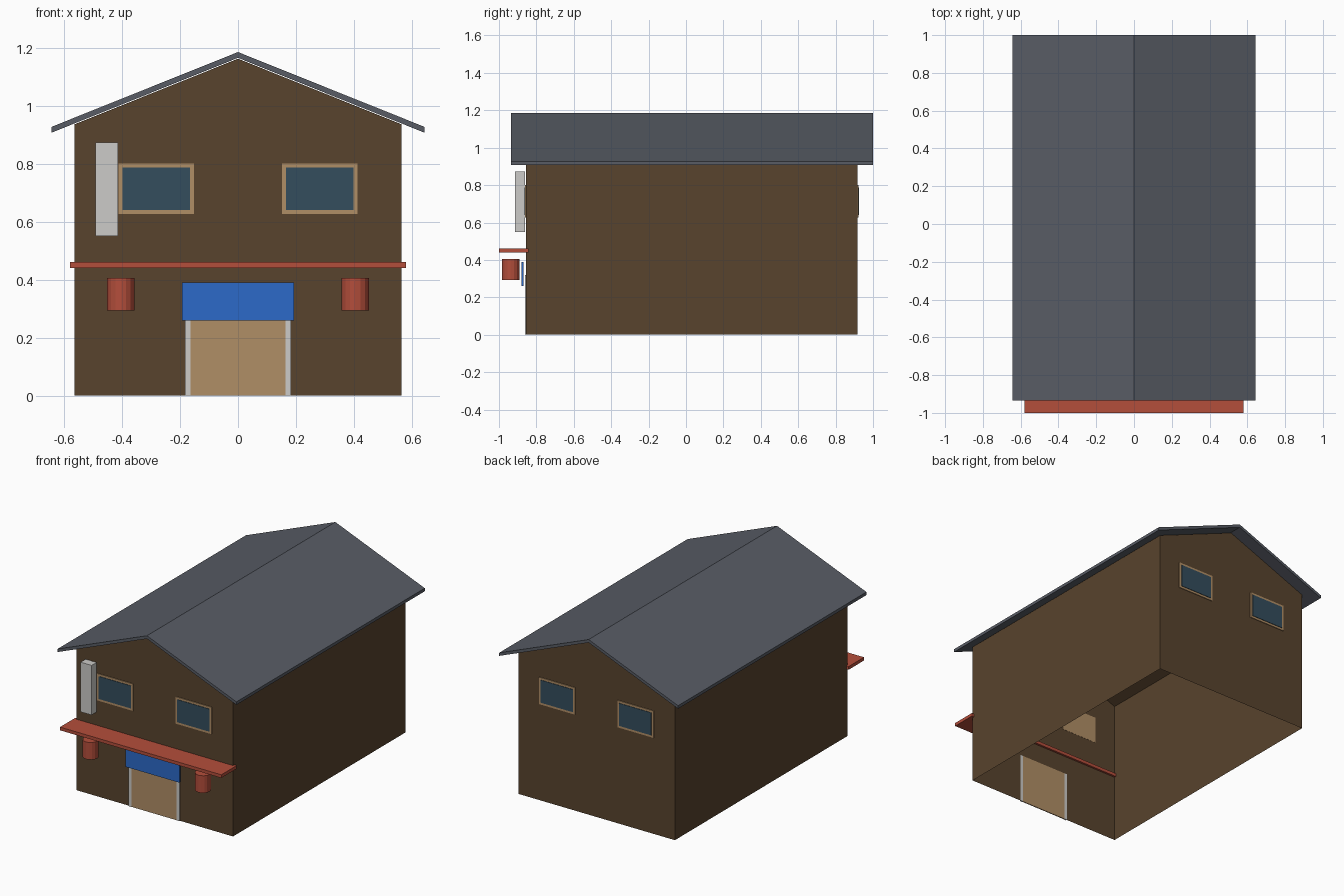
import bpy, bmesh, math

if "Cube" in bpy.data.objects:
    bpy.data.objects.remove(bpy.data.objects["Cube"])


def material(name, hex_code):
    def lin(c):
        return c / 12.92 if c <= 0.04045 else ((c + 0.055) / 1.055) ** 2.4
    m = bpy.data.materials.new(name)
    rgb = [lin(int(hex_code[i:i + 2], 16) / 255) for i in (0, 2, 4)]
    m.diffuse_color = (*rgb, 1)
    m.use_nodes = True
    m.node_tree.nodes["Principled BSDF"].inputs["Base Color"].default_value = m.diffuse_color
    return m


BROWN = material("dark timber", "58432d")
SLATE = material("slate grey", "585c65")
TAN = material("pale wood", "b08e66")
GLASS = material("window glass", "344d5d")
RED = material("red", "b44e3b")
BLUE = material("curtain blue", "2c6ac8")
GREY = material("light grey", "cccbc8")


def finish(name, bm, mat):
    bmesh.ops.recalc_face_normals(bm, faces=bm.faces)
    mesh = bpy.data.meshes.new(name)
    bm.to_mesh(mesh)
    bm.free()
    mesh.materials.append(mat)
    obj = bpy.data.objects.new(name, mesh)
    bpy.context.collection.objects.link(obj)
    return obj


def box(name, x, y, z, mat):
    """Box from (min, max) pairs on each axis."""
    bm = bmesh.new()
    bmesh.ops.create_cube(bm, size=1)
    for v in bm.verts:
        v.co = [r[0] if c < 0 else r[1] for c, r in zip(v.co, (x, y, z))]
    return finish(name, bm, mat)


def extrude_profile(name, points, y0, y1, mat):
    """Extrude an x-z outline along y."""
    bm = bmesh.new()
    face = bm.faces.new([bm.verts.new((x, y0, z)) for x, z in points])
    ext = bmesh.ops.extrude_face_region(bm, geom=[face], use_keep_orig=True)
    for v in ext["geom"]:
        if isinstance(v, bmesh.types.BMVert):
            v.co.y = y1
    return finish(name, bm, mat)


FRONT, BACK = -0.855, 0.918

# House shell: gabled prism, open underneath
walls = extrude_profile("walls", [(-0.563, 0), (0.563, 0), (0.563, 0.936),
                                  (0, 1.162), (-0.563, 0.936)], FRONT, BACK, BROWN)
bm = bmesh.new()
bm.from_mesh(walls.data)
floor = [f for f in bm.faces if all(v.co.z < 0.001 for v in f.verts)]
bmesh.ops.delete(bm, geom=floor, context='FACES_ONLY')
bm.to_mesh(walls.data)
bm.free()

# Pitched roof with overhang on all sides
extrude_profile("roof", [(-0.643, 0.907), (0, 1.165), (0.643, 0.907),
                         (0.643, 0.927), (0, 1.185), (-0.643, 0.927)],
                -0.935, 1.0, SLATE)

# Framed windows on both gable ends
for end, wall_y, out in (("front", FRONT, -1), ("back", BACK, 1)):
    for side, cx in (("left", -0.282), ("right", 0.282)):
        for part, hw, z, depth, mat in (
                ("frame", 0.13, (0.626, 0.801), 0.005, TAN),
                ("glass", 0.116, (0.64, 0.787), 0.008, GLASS)):
            y = sorted((wall_y - out * 0.001, wall_y + out * depth))
            box(f"{end}_{side}_window_{part}", (cx - hw, cx + hw), y, z, mat)

# Entrance: sliding door between two posts, curtain above
box("door", (-0.164, 0.164), (FRONT - 0.005, FRONT + 0.001), (0, 0.32), TAN)
for side, s in (("left", -1), ("right", 1)):
    box(f"{side}_door_post", sorted((s * 0.163, s * 0.183)),
        (FRONT - 0.007, FRONT + 0.001), (0, 0.32), GREY)
box("door_curtain", (-0.193, 0.193), (-0.879, -0.868), (0.26, 0.39), BLUE)

# Awning across the front
box("awning", (-0.58, 0.58), (-1.0, -0.842), (0.44, 0.461), RED)

# Vertical sign board
box("sign_board", (-0.492, -0.414), (-0.913, -0.862), (0.55, 0.873), GREY)

# Hanging lanterns
for side, cx in (("left", -0.404), ("right", 0.404)):
    bm = bmesh.new()
    bmesh.ops.create_cone(bm, cap_ends=True, segments=16, radius1=0.047,
                          radius2=0.047, depth=0.112)
    bmesh.ops.translate(bm, verts=bm.verts, vec=(cx, -0.937, 0.349))
    finish(f"{side}_lantern", bm, RED)
